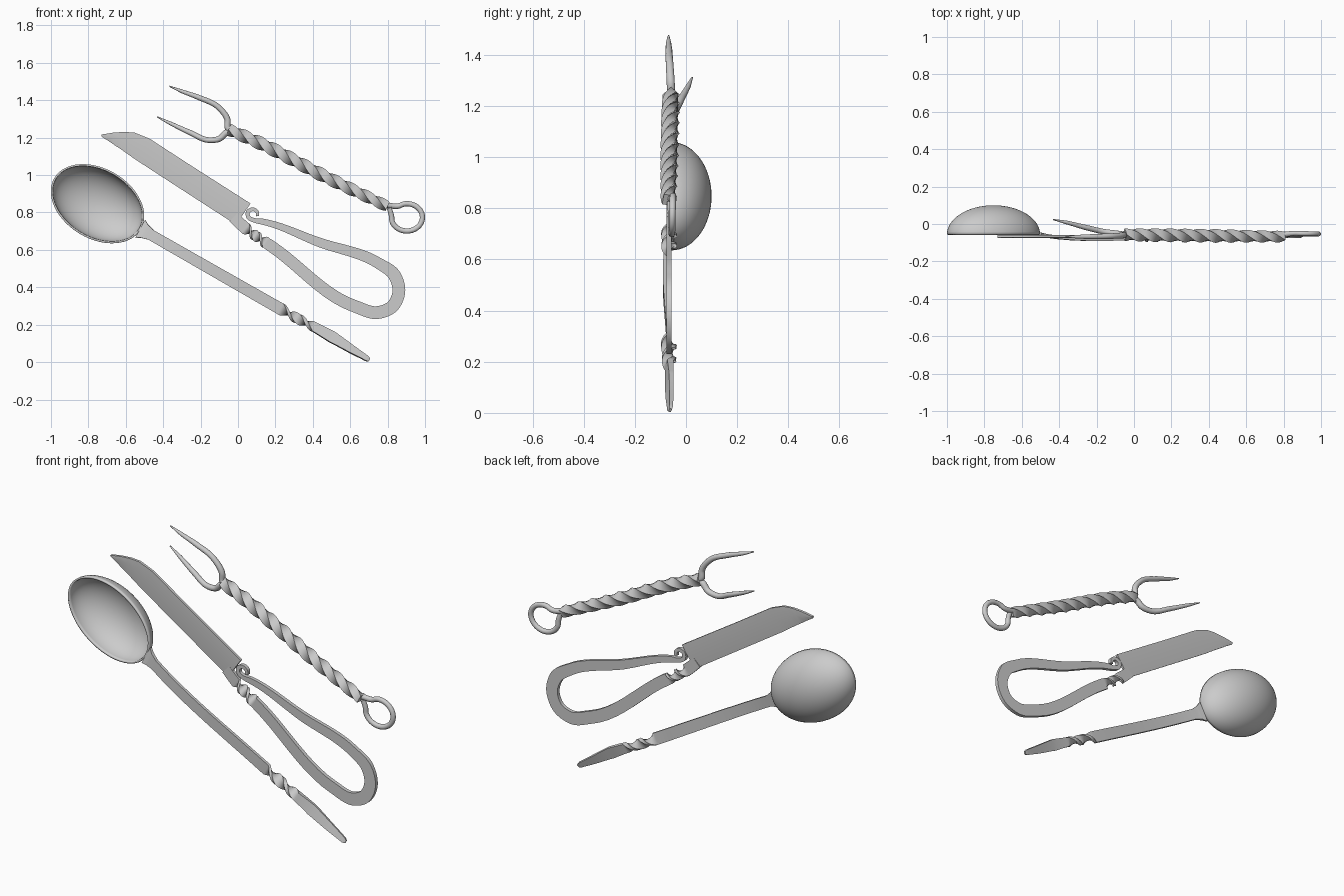
import bpy, bmesh, math
from mathutils import Vector

RECT = [(1, 1), (-1, 1), (-1, -1), (1, -1)]
ROUND = [(math.cos(i * math.pi / 7), math.sin(i * math.pi / 7)) for i in range(14)]


def finish(name, bm, angle=35):
    bmesh.ops.recalc_face_normals(bm, faces=bm.faces)
    me = bpy.data.meshes.new(name)
    bm.to_mesh(me)
    bm.free()
    ob = bpy.data.objects.new(name, me)
    bpy.context.collection.objects.link(ob)
    bpy.ops.object.select_all(action='DESELECT')
    ob.select_set(True)
    bpy.context.view_layer.objects.active = ob
    bpy.ops.object.shade_smooth_by_angle(angle=math.radians(angle))
    return ob


def loft(name, rings, angle=35):
    bm = bmesh.new()
    vr = [[bm.verts.new(p) for p in r] for r in rings]
    n = len(vr[0])
    for a, b in zip(vr, vr[1:]):
        for i in range(n):
            bm.faces.new((a[i], a[(i + 1) % n], b[(i + 1) % n], b[i]))
    bm.faces.new(vr[0])
    bm.faces.new(vr[-1])
    return finish(name, bm, angle)


def sweep(name, keys, section, steps=10, angle=35):
    """keys: x, z, y, half width, half thickness, twist in degrees"""
    P = [Vector((k[0], k[2], k[1])) for k in keys]
    n = len(P)
    h = [(P[i + 1] - P[i]).length for i in range(n - 1)]
    d = [(P[i + 1] - P[i]) / h[i] for i in range(n - 1)]
    m = [d[0]] + [(d[i - 1] * h[i] + d[i] * h[i - 1]) / (h[i] + h[i - 1])
                  for i in range(1, n - 1)] + [d[-1]]
    samples = []
    for i in range(n - 1):
        k = steps
        turn = abs(keys[i + 1][5] - keys[i][5])
        k = max(k, int(turn / 9))
        for j in range(k + (i == n - 2)):
            s = j / k
            p = (P[i] * (2 * s**3 - 3 * s**2 + 1) + m[i] * h[i] * (s**3 - 2 * s**2 + s)
                 + P[i + 1] * (3 * s**2 - 2 * s**3) + m[i + 1] * h[i] * (s**3 - s**2))
            e = [keys[i][c] * (1 - s) + keys[i + 1][c] * s for c in (3, 4, 5)]
            samples.append((p, e))
    rings = []
    for i, (p, (w, t, tw)) in enumerate(samples):
        T = (samples[min(i + 1, len(samples) - 1)][0] - samples[max(i - 1, 0)][0]).normalized()
        side = T.cross(Vector((0, 1, 0))).normalized()
        up = side.cross(T)
        c, s = math.cos(math.radians(tw)), math.sin(math.radians(tw))
        A, B = side * c - up * s, up * c + side * s
        rings.append([p + A * (w * u) + B * (t * v) for u, v in section])
    return loft(name, rings, angle)


# Spoon bowl: half ellipsoid shell opening to the front
bm = bmesh.new()
N, M = 56, 16
ux, uz = 0.857, -0.515
rings = []
for j in range(M):
    f = j / M * math.pi / 2
    ring = []
    for i in range(N):
        a = 2 * math.pi * i / N
        p, q = 0.269 * math.cos(f) * math.cos(a), 0.187 * math.cos(f) * math.sin(a)
        ring.append(bm.verts.new((-0.751 + p * ux - q * uz, -0.057 + 0.157 * math.sin(f),
                                  0.847 + p * uz + q * ux)))
    rings.append(ring)
pole = bm.verts.new((-0.751, 0.1, 0.847))
for a, b in zip(rings, rings[1:]):
    for i in range(N):
        bm.faces.new((a[i], a[(i + 1) % N], b[(i + 1) % N], b[i]))
for i in range(N):
    bm.faces.new((rings[-1][i], rings[-1][(i + 1) % N], pole))
bowl = finish("spoon_bowl", bm, 50)
sol = bowl.modifiers.new("wall", 'SOLIDIFY')
sol.thickness = 0.01
sol.offset = -1

# Spoon handle with twist and leaf-shaped end
sweep("spoon_handle", [
    (-0.522, 0.712, -0.052, 0.055, 0.006, 0),
    (-0.50, 0.70, -0.058, 0.040, 0.008, 0),
    (-0.465, 0.680, -0.064, 0.029, 0.008, 0),
    (0.225, 0.286, -0.068, 0.032, 0.008, 0),
    (0.32, 0.232, -0.066, 0.026, 0.012, 180),
    (0.41, 0.186, -0.066, 0.025, 0.012, 350),
    (0.50, 0.136, -0.066, 0.031, 0.009, 345),
    (0.61, 0.067, -0.064, 0.022, 0.008, 340),
    (0.69, 0.018, -0.062, 0.014, 0.007, 340),
    (0.702, 0.010, -0.062, 0.008, 0.005, 340)], RECT)

# Knife blade: stations of spine x,z and edge x,z
blade = [(-0.73, 1.217, -0.73, 1.206), (-0.666, 1.227, -0.687, 1.179),
         (-0.61, 1.231, -0.657, 1.158), (-0.553, 1.227, -0.623, 1.136),
         (-0.473, 1.195, -0.548, 1.083), (-0.259, 1.056, -0.334, 0.944),
         (0.067, 0.848, -0.011, 0.735)]
rings = []
for sx, sz, ex, ez in blade:
    front = [(sx * (1 - f) + ex * f, sz * (1 - f) + ez * f, t)
             for f, t in ((0, 0.007), (0.45, 0.008), (1, 0.002))]
    rings.append([(x, -0.066 - t, z) for x, z, t in front]
                 + [(x, -0.066 + t, z) for x, z, t in reversed(front)])
loft("knife_blade", rings)

# Knife handle: twisted neck, folded loop and small end curl
Y = -0.066
sweep("knife_handle", [
    (-0.024, 0.775, Y, 0.030, 0.007, 0), (0.04, 0.716, Y, 0.032, 0.008, 0),
    (0.095, 0.675, Y, 0.026, 0.012, 180), (0.15, 0.638, Y, 0.030, 0.010, 360),
    (0.17, 0.625, Y, 0.031, 0.010, 360), (0.628, 0.297, Y, 0.033, 0.010, 360),
    (0.746, 0.265, Y, 0.034, 0.010, 360), (0.823, 0.296, Y, 0.034, 0.010, 360),
    (0.860, 0.377, Y, 0.034, 0.010, 360), (0.834, 0.468, Y, 0.034, 0.010, 360),
    (0.751, 0.529, Y, 0.030, 0.010, 360), (0.436, 0.640, Y, 0.025, 0.010, 360),
    (0.126, 0.752, Y, 0.016, 0.010, 360), (0.088, 0.758, Y, 0.012, 0.010, 360),
    (0.055, 0.776, Y, 0.011, 0.010, 360), (0.054, 0.804, Y, 0.011, 0.010, 360),
    (0.080, 0.817, Y, 0.010, 0.010, 360), (0.103, 0.802, Y, 0.009, 0.010, 360),
    (0.104, 0.780, Y, 0.008, 0.009, 360)], RECT)

# Fork shaft: twisted square bar
sweep("fork_shaft", [
    (-0.05, 1.243, -0.058, 0.024, 0.024, 45), (0.12, 1.17, -0.060, 0.026, 0.026, 235),
    (0.45, 1.00, -0.064, 0.026, 0.026, 600), (0.80, 0.832, -0.068, 0.022, 0.022, 980)],
    RECT)

# Fork tines: bent round rods meeting at the shaft
tines = {
    "upper": [(-0.03, 1.235, -0.058, 0.018), (-0.053, 1.25, -0.058, 0.017),
              (-0.056, 1.295, -0.060, 0.016), (-0.105, 1.363, -0.064, 0.015),
              (-0.21, 1.415, -0.067, 0.014), (-0.30, 1.448, -0.068, 0.010),
              (-0.366, 1.475, -0.068, 0.003)],
    "lower": [(-0.03, 1.235, -0.058, 0.018), (-0.06, 1.228, -0.056, 0.017),
              (-0.098, 1.195, -0.050, 0.016), (-0.155, 1.187, -0.042, 0.015),
              (-0.26, 1.229, -0.018, 0.014), (-0.36, 1.276, 0.008, 0.010),
              (-0.432, 1.311, 0.024, 0.003)]}
for side, pts in tines.items():
    sweep("fork_tine_" + side, [(x, z, y, r, r, 0) for x, z, y, r in pts], ROUND)

# Fork hanging ring: rod leaving the shaft and closing on itself
ring = [(0.77, 0.845, -0.062, 0.016, 0.016, 0), (0.805, 0.838, -0.056, 0.015, 0.015, 0)]
for i in range(13):
    a = math.radians(125 - i * 26)
    ring.append((0.903 + 0.083 * math.cos(a), 0.774 + 0.073 * math.sin(a),
                 -0.05 - 0.008 * i / 12, 0.014, 0.013, 0))
ring.append((0.808, 0.825, -0.062, 0.013, 0.013, 0))
sweep("fork_ring", ring, ROUND, 6)
